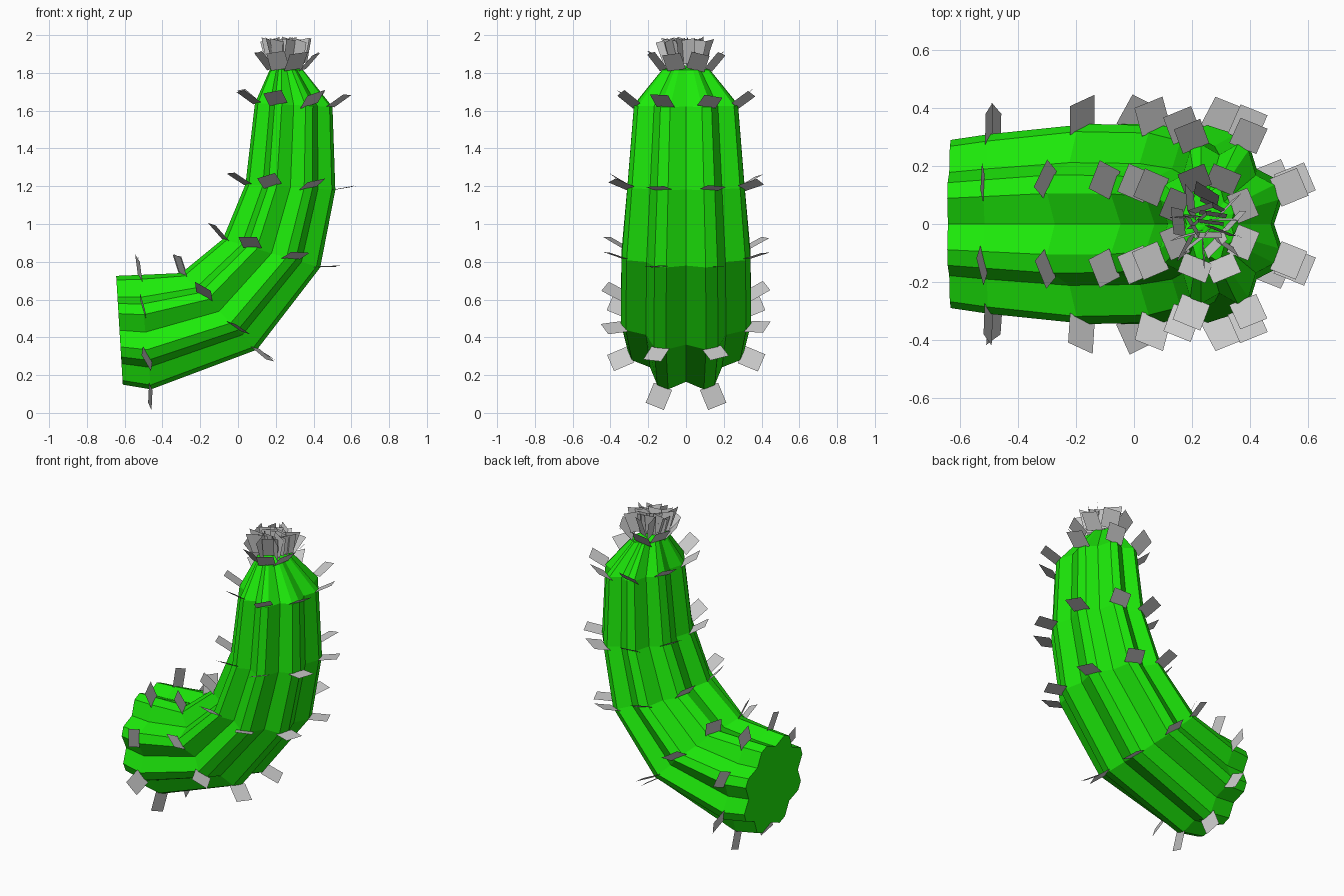
import bpy, bmesh, random
from math import pi, cos, sin, radians
from mathutils import Vector

if "Cube" in bpy.data.objects:
    bpy.data.objects.remove(bpy.data.objects["Cube"])

random.seed(7)
Y = Vector((0, 1, 0))

# Ring stations: inner (x, z), outer (x, z), half width in y, (forward lean, extra lean on inner side)
RINGS = [
    ((-0.645, 0.725), (-0.61, 0.15), 0.29, None),
    ((-0.52, 0.73), (-0.46, 0.125), 0.31, (0.0, 0.05)),
    ((-0.30, 0.74), (0.10, 0.335), 0.345, (0.3, 0.15)),
    ((-0.08, 0.92), (0.435, 0.77), 0.34, (0.45, 0.15)),
    ((0.04, 1.21), (0.515, 1.18), 0.31, (0.4, 0.1)),
    ((0.09, 1.64), (0.50, 1.62), 0.275, (0.7, 0.0)),
    ((0.17, 1.82), (0.345, 1.815), 0.125, (1.2, 0.0)),
]


def frame(ring):
    """Centre, inward axis, forward axis and the two radii of a ring."""
    (ax, az), (bx, bz), half_y, lean = ring
    a, b = Vector((ax, 0, az)), Vector((bx, 0, bz))
    u = (a - b).normalized()
    forward = Vector((u.z, 0, -u.x))
    return (a + b) / 2, u, forward, (a - b).length / 2 / 0.955, half_y / 0.955


def finish(name, bm, color=None):
    mesh = bpy.data.meshes.new(name)
    bm.to_mesh(mesh)
    bm.free()
    obj = bpy.data.objects.new(name, mesh)
    bpy.context.collection.objects.link(obj)
    if color:
        mat = bpy.data.materials.new(name + "_color")
        mat.diffuse_color = color
        mat.use_nodes = True
        mat.node_tree.nodes["Principled BSDF"].inputs["Base Color"].default_value = mat.diffuse_color
        mesh.materials.append(mat)
    return obj


# Ribbed stem: eight blunt ribs with valleys, lofted along the bend
bm = bmesh.new()
section = []
for k in range(8):
    base = k * 45
    section += [(base, 0.83), (base + 17, 1.0), (base + 28, 1.0)]
loops = []
for ring in RINGS:
    c, u, f, ru, ry = frame(ring)
    loops.append([bm.verts.new(c + u * (cos(radians(d)) * ru * s) + Y * (sin(radians(d)) * ry * s))
                  for d, s in section])
n = len(section)
for lo, hi in zip(loops, loops[1:]):
    for i in range(n):
        j = (i + 1) % n
        bm.faces.new((lo[i], lo[j], hi[j], hi[i]))
bm.faces.new(loops[0])
tip = bm.verts.new((0.255, 0, 1.84))
for i in range(n):
    bm.faces.new((loops[-1][i], loops[-1][(i + 1) % n], tip))
bmesh.ops.recalc_face_normals(bm, faces=bm.faces[:])
finish("ribbed_stem", bm, (0.012, 0.82, 0.003, 1))


def add_spine(bm, root, out, side, length=0.115, width=0.105):
    """One flat four-sided blade standing on the surface."""
    out, side = out.normalized(), side.normalized()
    a, b = root - side * width / 2, root + side * width / 2
    bm.faces.new([bm.verts.new(p) for p in (a, b, b + out * length, a + out * length)])


# Spines on every rib at every ring
bm = bmesh.new()
for ring in RINGS[1:]:
    c, u, f, ru, ry = frame(ring)
    for k in range(8):
        ang = radians(22.5 + 45 * k)
        radial = u * cos(ang) + Y * sin(ang)
        across = Y * cos(ang) - u * sin(ang)
        root = c + u * (cos(ang) * ru * 0.98) + Y * (sin(ang) * ry * 0.98)
        lean = ring[3][0] + ring[3][1] * cos(ang) + random.uniform(-0.1, 0.1)
        twist = 0.3 * sin(ang) + random.uniform(-0.15, 0.15)
        add_spine(bm, root, radial + f * lean, across * cos(twist) + f * sin(twist))
finish("rib_spines", bm)

# Dense crown tuft: scattered upright blades at the tip
bm = bmesh.new()
for k in range(22):
    ang = k * 2.4
    radius = 0.085 * ((k + 0.5) / 22) ** 0.5
    radial = Vector((cos(ang), sin(ang), 0))
    out = Vector((random.uniform(-0.12, 0.12), random.uniform(-0.12, 0.12), 1)) + radial * radius * 3.5
    turn = random.uniform(0, pi)
    side = Vector((cos(turn), sin(turn), random.uniform(-0.3, 0.3)))
    add_spine(bm, Vector((0.25, 0, 1.85)) + radial * radius, out, side, 0.13, 0.095)
finish("crown_spines", bm)
